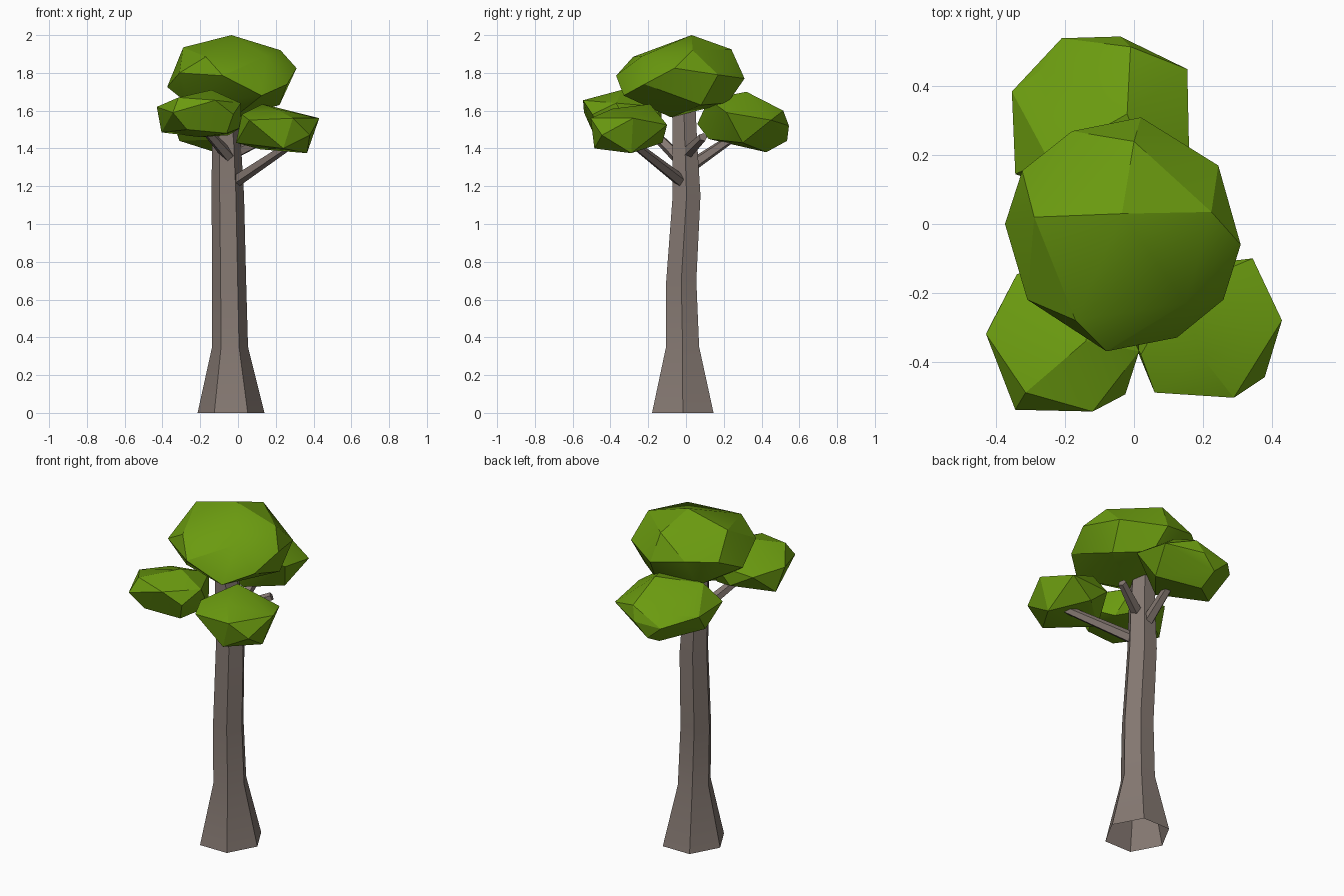
import bpy, bmesh, math
from mathutils import Vector

if "Cube" in bpy.data.objects:
    bpy.data.objects.remove(bpy.data.objects["Cube"], do_unlink=True)


def make_material(name, rgb):
    mat = bpy.data.materials.new(name)
    mat.use_nodes = True
    mat.diffuse_color = (*rgb, 1)
    mat.node_tree.nodes["Principled BSDF"].inputs["Base Color"].default_value = (*rgb, 1)
    return mat


leaf = make_material("leaf green", (0.145, 0.325, 0.005))
bark = make_material("bark brown", (0.235, 0.190, 0.168))


def finish(bm, name, mat):
    mesh = bpy.data.meshes.new(name)
    bm.to_mesh(mesh)
    bm.free()
    mesh.materials.append(mat)
    ob = bpy.data.objects.new(name, mesh)
    bpy.context.collection.objects.link(ob)
    bpy.ops.object.select_all(action="DESELECT")
    ob.select_set(True)
    bpy.context.view_layer.objects.active = ob
    bpy.ops.object.shade_smooth_by_angle(angle=math.radians(25))


def loft(name, rings):
    """Skin equal-sized point rings; the first end stays open, the last is capped."""
    bm = bmesh.new()
    loops = [[bm.verts.new(p) for p in ring] for ring in rings]
    n = len(loops[0])
    for a, b in zip(loops, loops[1:]):
        for i in range(n):
            j = (i + 1) % n
            bm.faces.new((a[i], a[j], b[j], b[i]))
    bm.faces.new(loops[-1])
    finish(bm, name, bark)


def branch(name, start, end, r0=0.034, r1=0.024, sides=5):
    start, end = Vector(start), Vector(end)
    turn = (end - start).to_track_quat("Z", "Y")
    circle = [Vector((math.cos(t), math.sin(t), 0))
              for t in (math.tau * i / sides for i in range(sides))]
    loft(name, [[p + turn @ (c * r) for c in circle]
                for p, r in ((start, r0), (end, r1))])


def foliage(name, points):
    """Faceted leaf clump: the hull around a few corner points."""
    bm = bmesh.new()
    for p in points:
        bm.verts.new(p)
    bmesh.ops.convex_hull(bm, input=bm.verts)
    loose = [v for v in bm.verts if not v.link_faces]
    bmesh.ops.delete(bm, geom=loose, context="VERTS")
    bmesh.ops.recalc_face_normals(bm, faces=bm.faces)
    finish(bm, name, leaf)


# Trunk: flared six-sided column with a slight bend (x, y, z, rx, ry)
sections = [(-0.037, -0.017, 0.00, 0.177, 0.188),
            (-0.042, -0.018, 0.35, 0.095, 0.101),
            (-0.047, -0.025, 0.70, 0.090, 0.092),
            (-0.054, 0.003, 1.15, 0.086, 0.085),
            (-0.061, -0.006, 1.42, 0.077, 0.076),
            (-0.072, -0.013, 1.68, 0.062, 0.070)]
loft("trunk", [[(x + rx * math.cos(math.tau * i / 6),
                 y + ry * math.sin(math.tau * i / 6), z) for i in range(6)]
               for x, y, z, rx, ry in sections])

# Branches reaching out under the clumps
branch("front_left_branch", (-0.01, -0.03, 1.23), (0.26, -0.26, 1.41))
branch("front_right_branch", (-0.05, -0.05, 1.36), (-0.19, -0.21, 1.52))
branch("back_branch", (-0.06, 0.03, 1.31), (-0.05, 0.25, 1.46))
branch("back_left_branch", (-0.03, 0.00, 1.37), (0.16, 0.09, 1.46))

# Leaf clumps
foliage("top_foliage", [
    (-0.035, 0.03, 2.0), (-0.29, 0.02, 1.935), (0.225, 0.035, 1.92), (0.0, 0.24, 1.925),
    (-0.17, -0.28, 1.885), (0.15, -0.23, 1.89), (0.31, -0.06, 1.825),
    (-0.08, -0.37, 1.785), (-0.31, -0.22, 1.80), (-0.375, 0.0, 1.725),
    (-0.325, 0.155, 1.80), (-0.18, 0.27, 1.81), (0.02, 0.31, 1.77), (0.245, 0.17, 1.79),
    (0.125, -0.33, 1.68), (0.26, -0.22, 1.74), (0.22, 0.08, 1.63),
    (-0.02, -0.08, 1.565), (-0.20, 0.18, 1.64), (-0.25, -0.13, 1.625), (0.05, 0.22, 1.64)])

foliage("front_right_foliage", [
    (-0.43, -0.32, 1.62), (-0.34, -0.145, 1.60), (-0.345, -0.54, 1.59),
    (-0.315, -0.49, 1.67), (-0.12, -0.545, 1.655), (-0.025, -0.495, 1.58),
    (0.015, -0.37, 1.64), (-0.14, -0.34, 1.71), (0.015, -0.30, 1.51),
    (-0.405, -0.27, 1.485), (-0.20, -0.34, 1.46), (-0.27, -0.50, 1.50),
    (-0.10, -0.13, 1.62), (-0.20, -0.13, 1.52), (-0.06, -0.46, 1.48), (-0.05, -0.22, 1.47)])

foliage("front_left_foliage", [
    (0.345, -0.10, 1.525), (0.43, -0.28, 1.56), (0.38, -0.445, 1.47),
    (0.29, -0.505, 1.56), (0.06, -0.49, 1.55), (0.02, -0.38, 1.58),
    (0.13, -0.19, 1.635), (0.20, -0.39, 1.61), (0.365, -0.29, 1.375),
    (0.24, -0.485, 1.40), (-0.01, -0.32, 1.43), (0.20, -0.125, 1.43),
    (0.08, -0.13, 1.53), (0.12, -0.30, 1.395)])

foliage("back_foliage", [
    (-0.21, 0.54, 1.52), (-0.04, 0.545, 1.52), (-0.12, 0.535, 1.44),
    (-0.01, 0.515, 1.60), (0.155, 0.45, 1.55), (0.16, 0.215, 1.59),
    (-0.26, 0.455, 1.58), (-0.355, 0.385, 1.57), (-0.345, 0.145, 1.57),
    (-0.02, 0.32, 1.70), (-0.25, 0.19, 1.67), (-0.10, 0.06, 1.53), (0.05, 0.12, 1.66),
    (0.10, 0.30, 1.43), (-0.12, 0.425, 1.38), (-0.31, 0.26, 1.44), (-0.05, 0.12, 1.45)])
